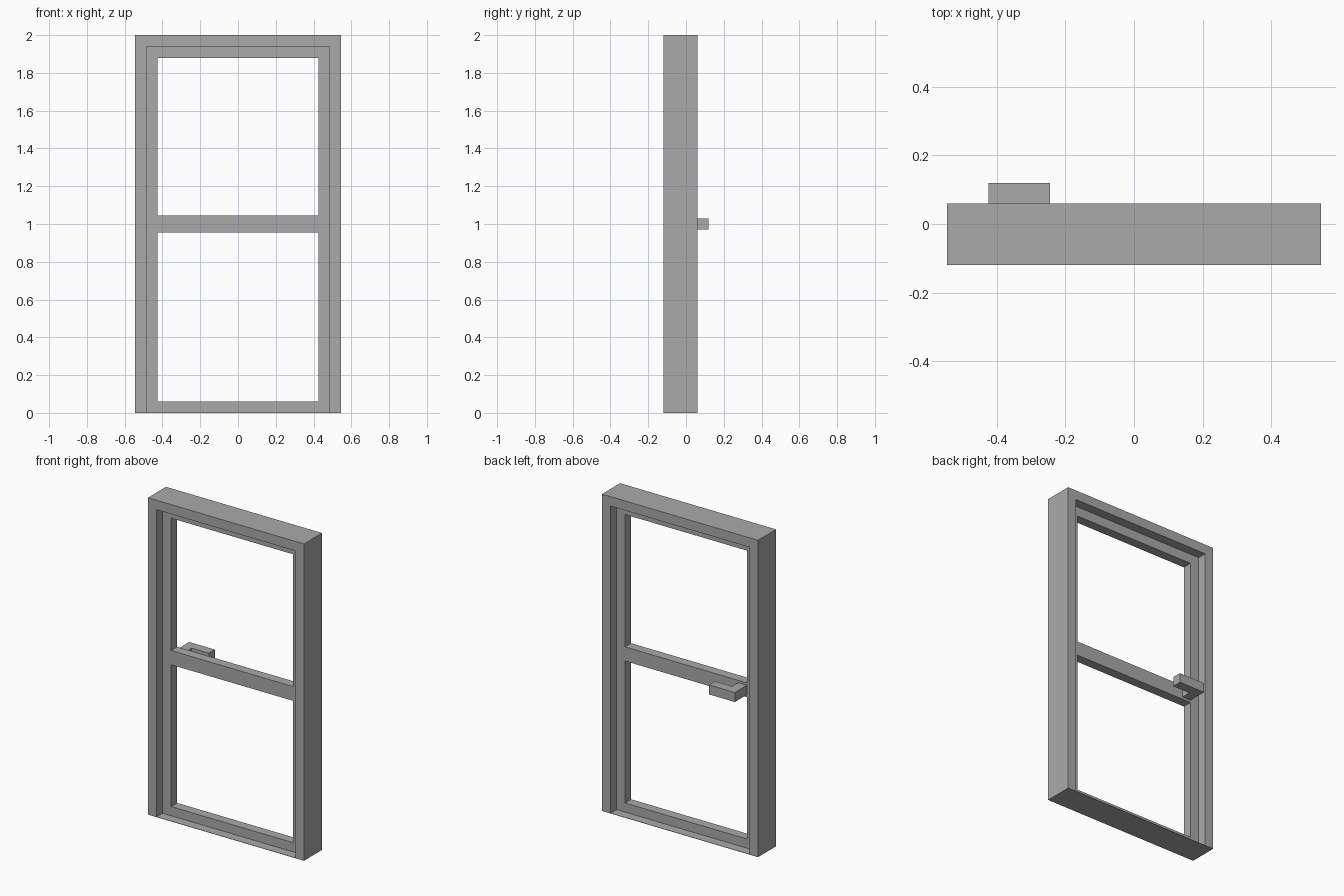
import bpy, bmesh
from mathutils import Vector

cube = bpy.data.objects.get("Cube")
if cube:
    bpy.data.objects.remove(cube, do_unlink=True)

grey = bpy.data.materials.new("plain_grey")
grey.use_nodes = True
colour = (0.4, 0.4, 0.4, 1)
grey.diffuse_color = colour
grey.node_tree.nodes["Principled BSDF"].inputs["Base Color"].default_value = colour

BAR = 0.06                         # width of every frame bar
FRONT, BACK = -0.12, 0.06          # depth of the outer frame
OUT = 0.545                        # half width of the outer frame
TOP = 2.0
IN = OUT - BAR                     # half width inside the frame
GLASS = IN - BAR                   # half width of the openings


def rect(x0, x1, z0, z1):
    return [(x0, z0), (x1, z0), (x1, z1), (x0, z1)]


def extruded(name, loops, place, push):
    """Fill outlines (later loops are holes) and push the face into a solid."""
    bm = bmesh.new()
    edges = []
    for loop in loops:
        verts = [bm.verts.new(place(*p)) for p in loop]
        edges += [bm.edges.new((v, verts[i - 1])) for i, v in enumerate(verts)]
    bmesh.ops.triangle_fill(bm, edges=edges, use_beauty=True, use_dissolve=False)
    result = bmesh.ops.extrude_face_region(bm, geom=bm.faces[:], use_keep_orig=True)
    moved = [g for g in result["geom"] if isinstance(g, bmesh.types.BMVert)]
    bmesh.ops.translate(bm, verts=moved, vec=Vector(push))
    bmesh.ops.recalc_face_normals(bm, faces=bm.faces[:])
    mesh = bpy.data.meshes.new(name)
    bm.to_mesh(mesh)
    bm.free()
    mesh.materials.append(grey)
    obj = bpy.data.objects.new(name, mesh)
    bpy.context.collection.objects.link(obj)
    return obj


# Outer frame: two jambs and a head
extruded("outer_frame",
         [[(-OUT, 0), (-OUT, TOP), (OUT, TOP), (OUT, 0),
           (IN, 0), (IN, TOP - BAR), (-IN, TOP - BAR), (-IN, 0)]],
         lambda x, z: (x, FRONT, z), (0, BACK - FRONT, 0))

# Thin floor plate closing the bottom of the frame
extruded("threshold", [rect(-IN, IN, FRONT, BACK)],
         lambda x, y: (x, y, 0), (0, 0, 0.002))

# Recessed door leaf with two openings and a middle rail
extruded("door_leaf",
         [rect(-IN, IN, 0, TOP - BAR),
          rect(-GLASS, GLASS, BAR, 0.955),
          rect(-GLASS, GLASS, 1.045, TOP - 2 * BAR)],
         lambda x, z: (x, FRONT + BAR, z), (0, BAR, 0))

# L-shaped handle on the back of the middle rail
extruded("handle",
         [[(-GLASS, 0), (-GLASS, 0.12), (-0.245, 0.12),
           (-0.245, BAR), (-GLASS + BAR, BAR), (-GLASS + BAR, 0)]],
         lambda x, y: (x, y, 0.97), (0, 0, BAR))
